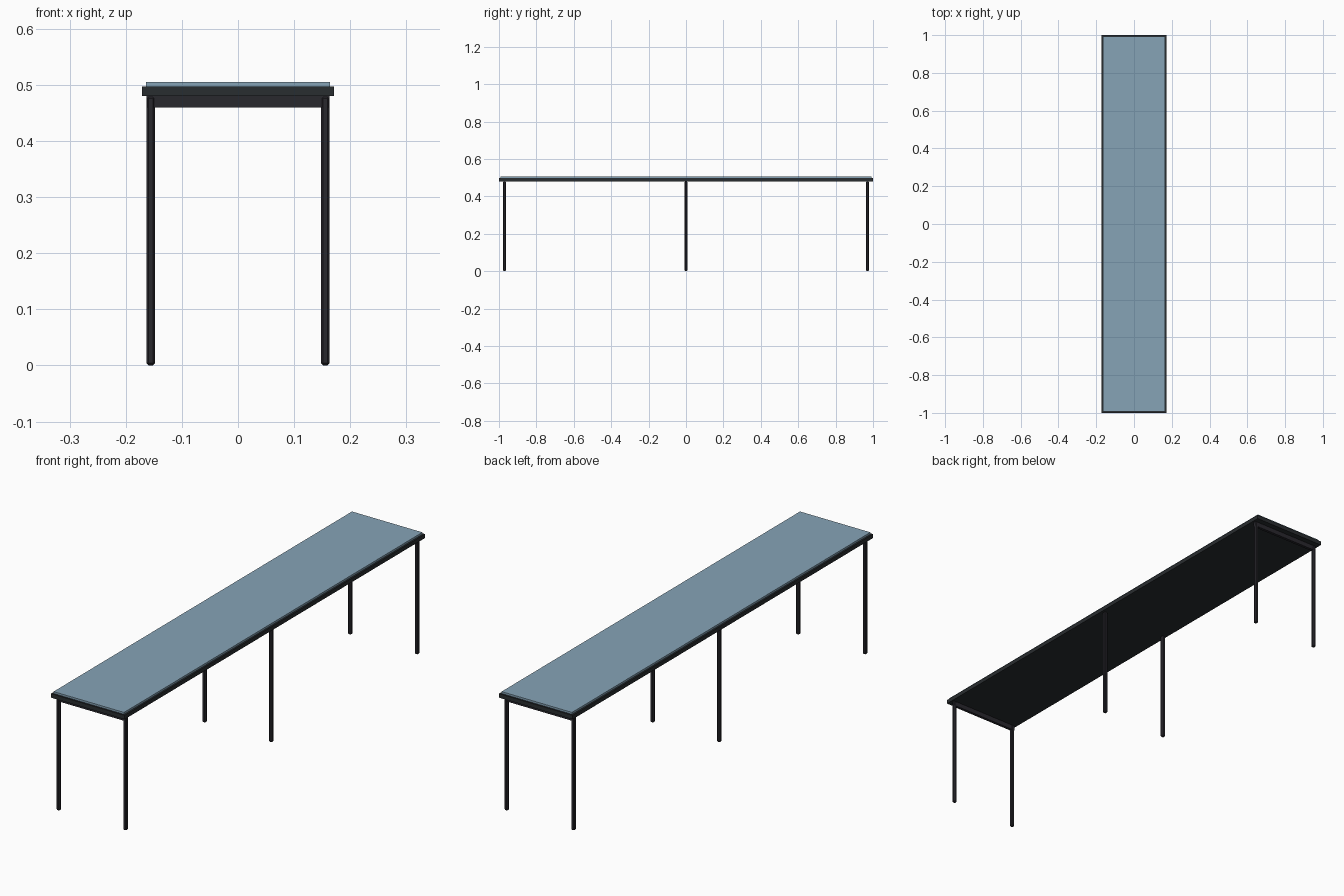
import bpy

cube = bpy.data.objects.get("Cube")
if cube:
    bpy.data.objects.remove(cube, do_unlink=True)


def material(name, colour):
    mat = bpy.data.materials.new(name)
    mat.use_nodes = True
    mat.diffuse_color = (*colour, 1)
    mat.node_tree.nodes["Principled BSDF"].inputs["Base Color"].default_value = (*colour, 1)
    return mat


FRAME = material("charcoal frame", (0.022, 0.026, 0.029))
LEG = material("dark steel", (0.022, 0.021, 0.027))
PANEL = material("blue grey panel", (0.24, 0.37, 0.47))


def box(name, size, centre, mat, bevel=0):
    bpy.ops.mesh.primitive_cube_add(size=1, location=centre)
    obj = bpy.context.object
    obj.name = name
    obj.scale = size
    bpy.ops.object.transform_apply(location=False, rotation=False, scale=True)
    obj.data.materials.append(mat)
    if bevel:
        mod = obj.modifiers.new("Soft edges", 'BEVEL')
        mod.width = bevel
        mod.segments = 1
    return obj


# Table top: dark frame slab with a slightly smaller raised panel
box("top_frame", (0.342, 2.0, 0.017), (0, 0, 0.4885), FRAME)
box("top_panel", (0.328, 1.986, 0.008), (0, 0, 0.501), PANEL)

# Cross rails under the two ends
for end, y in (("front", -0.97), ("back", 0.97)):
    box(end + "_rail", (0.326, 0.012, 0.02), (0, y, 0.47), LEG)

# Three pairs of slim chamfered legs
for row, y in (("front", -0.97), ("middle", 0), ("back", 0.97)):
    for side, x in (("right", -0.1555), ("left", 0.1555)):
        box(f"{row}_{side}_leg", (0.016, 0.016, 0.48), (x, y, 0.24), LEG, 0.004)
